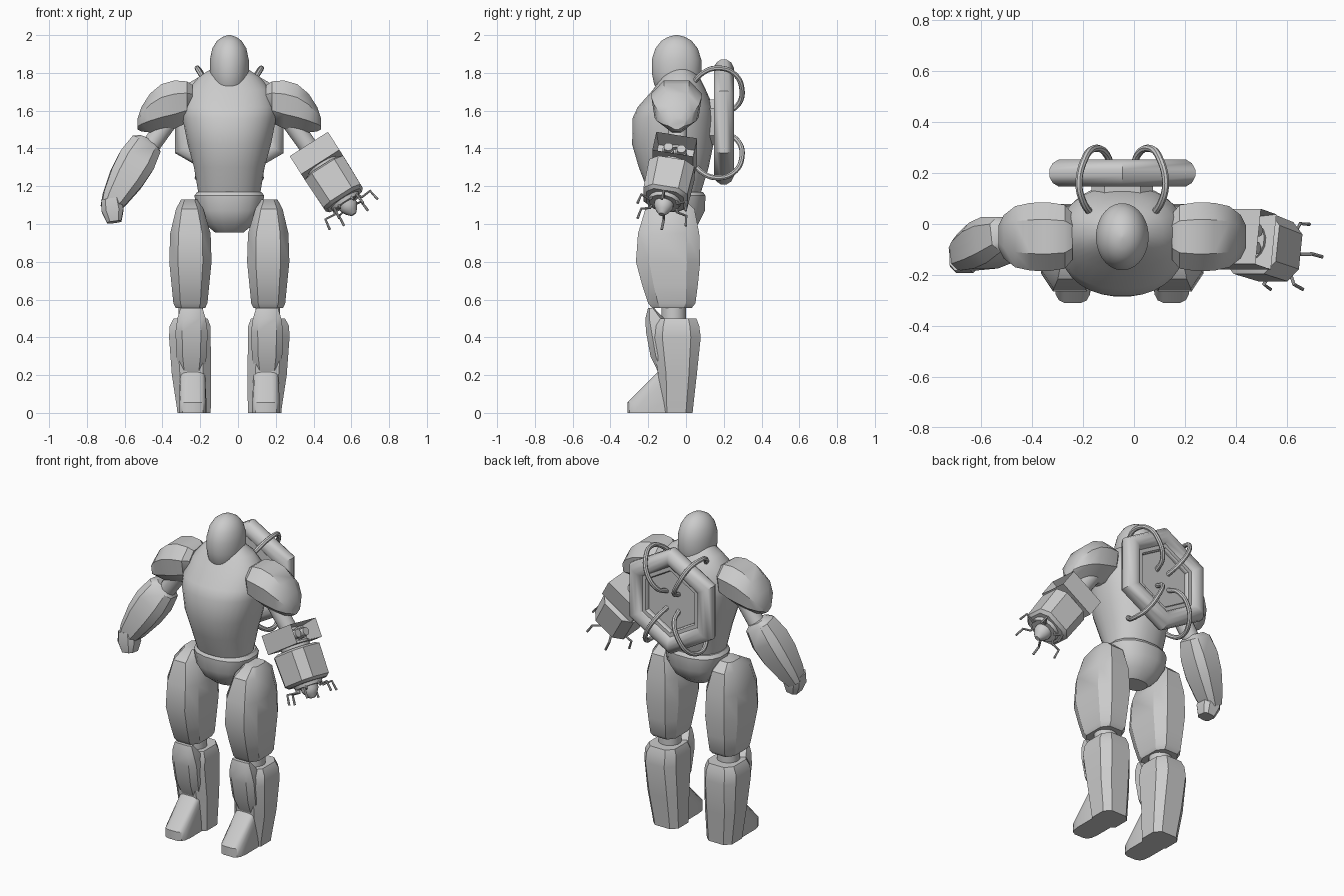
import bpy, bmesh
from math import cos, sin, pi, radians, copysign
from mathutils import Vector as V

if "Cube" in bpy.data.objects:
    bpy.data.objects.remove(bpy.data.objects["Cube"])

CX = -0.046  # body symmetry plane
X, Y, Z = V((1, 0, 0)), V((0, 1, 0)), V((0, 0, 1))
SIDES = (("right", -1), ("left", 1))

grey = bpy.data.materials.new("plain_grey")
grey.use_nodes = True
grey.diffuse_color = (0.6, 0.6, 0.6, 1)
grey.node_tree.nodes["Principled BSDF"].inputs["Base Color"].default_value = grey.diffuse_color


def finish(ob, angle=32):
    ob.data.materials.clear()
    ob.data.materials.append(grey)
    bpy.ops.object.select_all(action='DESELECT')
    ob.select_set(True)
    bpy.context.view_layer.objects.active = ob
    bpy.ops.object.shade_smooth_by_angle(angle=radians(angle))
    return ob


def make(name, bm, angle=32):
    bmesh.ops.recalc_face_normals(bm, faces=bm.faces)
    me = bpy.data.meshes.new(name)
    bm.to_mesh(me)
    bm.free()
    ob = bpy.data.objects.new(name, me)
    bpy.context.collection.objects.link(ob)
    return finish(ob, angle)


def ring(c, u, v, a, b, n=8, p=0.6):
    """Rounded-box cross-section reaching a along u and b along v."""
    k = cos(pi / n) ** p
    pts = []
    for i in range(n):
        t = (i + 0.5) * 2 * pi / n
        cu = copysign(abs(cos(t)) ** p, cos(t)) / k
        cv = copysign(abs(sin(t)) ** p, sin(t)) / k
        pts.append(c + u * a * cu + v * b * cv)
    return pts


def loft(name, rings, closed=False, angle=32):
    bm = bmesh.new()
    vs = [[bm.verts.new(p) for p in r] for r in rings]
    n = len(vs[0])
    pairs = list(zip(vs, vs[1:])) + ([(vs[-1], vs[0])] if closed else [])
    for lo, hi in pairs:
        for i in range(n):
            j = (i + 1) % n
            bm.faces.new((lo[i], lo[j], hi[j], hi[i]))
    if not closed:
        bm.faces.new(vs[0])
        bm.faces.new(vs[-1])
    return make(name, bm, angle)


def column(name, rows, s=1, n=8, p=0.6, angle=32):
    """Upright loft; rows are z, offset from the plane, y, half width, half depth."""
    return loft(name, [ring(V((CX + s * x, y, z)), X, Y, a, b, n, p)
                       for z, x, y, a, b in rows], angle=angle)


def axis_frame(a, b):
    d = (b - a).normalized()
    u = Y.cross(d).normalized() * -1
    return d, u, d.cross(u)


def limb(name, a, b, rows, n=8, p=0.6):
    """Loft along a-b; rows are position, half width, half depth."""
    a, b = V(a), V(b)
    d, u, v = axis_frame(a, b)
    return loft(name, [ring(a.lerp(b, t), u, v, ru, rv, n, p) for t, ru, rv in rows])


def tube(name, pts, r, smooth=True):
    cu = bpy.data.curves.new(name, 'CURVE')
    cu.dimensions = '3D'
    cu.bevel_depth, cu.bevel_resolution, cu.use_fill_caps = r, 2, True
    cu.resolution_u = 8
    sp = cu.splines.new('BEZIER')
    sp.bezier_points.add(len(pts) - 1)
    for bp, p in zip(sp.bezier_points, pts):
        bp.co = p
        bp.handle_left_type = bp.handle_right_type = 'AUTO' if smooth else 'VECTOR'
    ob = bpy.data.objects.new(name, cu)
    bpy.context.collection.objects.link(ob)
    bpy.ops.object.select_all(action='DESELECT')
    ob.select_set(True)
    bpy.context.view_layer.objects.active = ob
    bpy.ops.object.convert(target='MESH')
    return finish(bpy.context.object)


# Head, torso and pelvis
column("head", [(1.7, 0, -.05, .075, .095), (1.74, 0, -.05, .094, .119), (1.8, 0, -.05, .103, .131),
                (1.87, 0, -.05, .103, .131), (1.93, 0, -.05, .09, .112), (1.97, 0, -.05, .065, .08),
                (1.99, 0, -.05, .037, .046), (2, 0, -.05, .006, .008)], n=32, p=1)
column("torso", [(1.17, 0, -.06, .165, .14), (1.3, 0, -.065, .187, .185), (1.42, 0, -.07, .22, .215),
                 (1.56, 0, -.065, .248, .218), (1.62, 0, -.055, .25, .2), (1.71, 0, -.035, .22, .14),
                 (1.78, 0, -.03, .16, .1), (1.825, 0, -.03, .09, .06)], n=32, p=.9)
column("pelvis", [(.955, 0, -.05, .075, .06), (1, 0, -.05, .13, .115), (1.07, 0, -.05, .17, .15),
                  (1.15, 0, -.05, .185, .153), (1.17, 0, -.05, .17, .14)], n=16, p=.85)

for side, s in SIDES:
    # Legs
    column(side + "_thigh", [(1.13, .21, -.07, .045, .06), (1.08, .21, -.085, .072, .13),
                             (.95, .206, -.092, .107, .162), (.8, .206, -.095, .112, .17),
                             (.68, .206, -.085, .1, .148), (.58, .206, -.075, .09, .125),
                             (.555, .206, -.075, .078, .105)], s)
    column(side + "_knee", [(.48, .204, -.065, .065, .065), (.6, .204, -.065, .065, .065)], s, 20, 1)
    column(side + "_shin", [(0, .187, -.05, .088, .085), (.03, .188, -.05, .09, .088),
                            (.2, .2, -.045, .104, .102), (.4, .209, -.05, .11, .128),
                            (.46, .208, -.05, .108, .12), (.5, .205, -.05, .09, .105)], s)
    column(side + "_shin_guard", [(.2, .2, -.09, .062, .05), (.3, .2, -.12, .08, .068),
                                  (.43, .2, -.14, .085, .072), (.5, .2, -.165, .075, .05),
                                  (.555, .2, -.185, .058, .016)], s)
    column(side + "_foot", [(0, .194, -.175, .073, .135), (.055, .194, -.175, .073, .135),
                            (.2, .194, -.105, .066, .06), (.22, .194, -.1, .06, .045)], s, 16, .5)

    # Shoulder pads: shield-shaped sections running outwards
    shield = ((.5, 1), (1, .72), (.88, .3), (0.2, 0), (-.2, 0), (-.88, .3), (-1, .72), (-.5, 1))
    pad = [(.195, 1.56, 1.735, .09), (.225, 1.535, 1.755, .125), (.29, 1.505, 1.76, .135),
           (.36, 1.49, 1.74, .133), (.42, 1.485, 1.69, .12), (.465, 1.49, 1.62, .085),
           (.485, 1.5, 1.56, .045)]
    loft(side + "_shoulder_pad", [[V((CX + s * x, -.05 + w * h, lo + (hi - lo) * k)) for h, k in shield]
                                  for x, lo, hi, w in pad])
    limb(side + "_upper_arm", (CX + s * .3, -.045, 1.58), (CX + s * .44, -.045, 1.38),
         [(0, .052, .052), (1, .048, .048)], 16, 1)

    # Hoses between the torso and the back frame
    for level, m in (("upper", 1), ("lower", -1)):
        path = [(.115, .03, .2), (.155, .09, .265), (.17, .16, .29), (.15, .25, .265),
                (.11, .296, .18), (.06, .27, .09), (.04, .19, .05)]
        tube(f"{side}_{level}_hose", [V((CX + s * x, y, 1.535 + m * z)) for x, y, z in path], .014)


# Hexagonal back frame
def hexagon(name, radius, thick, depth, y, n=12, p=1):
    rings = []
    for i in range(6):
        r = V((sin(i * pi / 3), 0, cos(i * pi / 3)))
        rings.append(ring(V((CX, y, 1.54)) + r * radius, r, Y, thick / cos(pi / 6), depth, n, p))
    return loft(name, rings, closed=True)


hexagon("back_frame", .273, .05, .053, .2)
hexagon("back_inner_frame", .215, .022, .035, .19, 8, .4)
loft("back_plate", [[V((CX + .24 * sin(i * pi / 3), y, 1.54 + .24 * cos(i * pi / 3))) for i in range(6)]
                    for y in (.155, .2)])
limb("back_mount", (CX, .05, 1.54), (CX, .17, 1.5399), [(0, .12, .12), (1, .12, .12)])

# Right forearm and hand
limb("right_forearm", (-.475, -.035, 1.44), (-.685, -.125, 1.08),
     [(0, .05, .05), (.06, .085, .07), (.3, .1, .092), (.55, .093, .092), (.85, .068, .072), (1, .045, .055)])
limb("right_hand", (-.672, -.125, 1.13), (-.655, -.14, 1.01),
     [(0, .052, .058), (.5, .058, .06), (1, .038, .045)])

# Left cannon arm: elbow housing with a recessed window
start, end = V((.39, -.05, 1.4)), V((.565, -.112, 1.125))
d, u, v = axis_frame(start, end)
if u.x < 0:
    u, v = -u, -v
bm = bmesh.new()
bmesh.ops.create_cube(bm, size=1)
for vert in bm.verts:
    c = vert.co.copy()
    vert.co = start + d * (.05 + c.z * .115) + u * c.x * .24 + v * c.y * .22
bm.normal_update()
window = max(bm.faces, key=lambda f: f.calc_center_median().dot(u))
bmesh.ops.inset_individual(bm, faces=[window], thickness=.02)
bmesh.ops.translate(bm, verts=window.verts, vec=u * -.1)
make("elbow_housing", bm)
for k in (-1, 1):
    c = start + d * .05 + v * k * .035
    limb(f"housing_piston_{(k + 3) // 2}", c + u * .02, c + u * .085,
         [(0, .03, .03), (.6, .03, .03), (.6, .024, .024), (1, .024, .024)], 16, 1)
limb("cannon_neck", start + d * .09, start + d * .15, [(0, .085, .085), (1, .085, .085)], 16, 1)
limb("cannon_barrel", start + d * .125, end, [(0, .1, .1), (.06, .12, .122), (.92, .116, .118), (1, .1, .1)])
limb("cannon_rim", end - d * .02, end + d * .02, [(0, .09, .09), (1, .08, .08)], 16, 1)
limb("cannon_nozzle", end, end + d * .09,
     [(0, .05, .05), (.45, .05, .05), (.75, .035, .035), (1, .015, .015)], 16, 1)

# Claw fingers around the muzzle
for i in range(6):
    r = u * cos(i * pi / 3) + v * sin(i * pi / 3)
    tube(f"claw_finger_{i + 1}", [end + r * a + d * b for a, b in
                                  ((.07, .0), (.085, .035), (.14, .03), (.15, .09))], .007, False)
